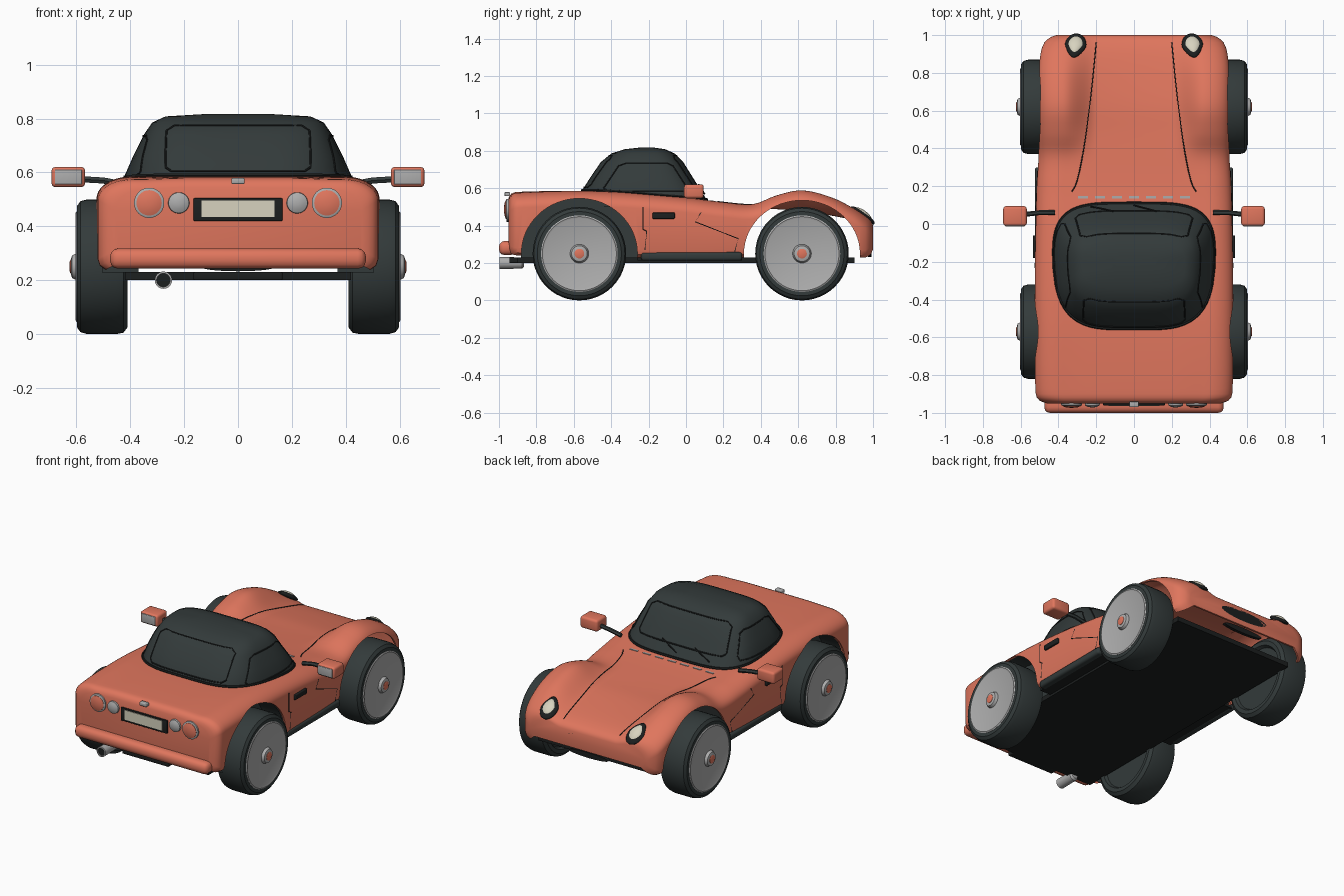
import bpy, bmesh, math
from mathutils import Vector, Matrix

if "Cube" in bpy.data.objects:
    bpy.data.objects.remove(bpy.data.objects["Cube"])


def material(name, r, g, b):
    m = bpy.data.materials.new(name)
    m.use_nodes = True
    m.diffuse_color = (r, g, b, 1)
    m.node_tree.nodes["Principled BSDF"].inputs["Base Color"].default_value = (r, g, b, 1)
    return m


PAINT = material("coral paint", .74, .18, .11)
DARK = material("dark grey", .033, .043, .043)
BLACK = material("black trim", .012, .014, .014)
SILVER = material("silver", .42, .42, .42)
CREAM = material("cream", .68, .65, .52)


# ---- helpers
def make(name, bm, mat, smooth=True):
    bmesh.ops.remove_doubles(bm, verts=bm.verts, dist=.0001)
    bmesh.ops.recalc_face_normals(bm, faces=bm.faces)
    me = bpy.data.meshes.new(name)
    bm.to_mesh(me)
    bm.free()
    me.materials.append(mat)
    ob = bpy.data.objects.new(name, me)
    bpy.context.collection.objects.link(ob)
    if smooth:
        soften(ob)
    return ob


def soften(ob):
    bpy.ops.object.select_all(action='DESELECT')
    ob.select_set(True)
    bpy.context.view_layer.objects.active = ob
    bpy.ops.object.shade_smooth_by_angle(angle=math.radians(35))


def skin(bm, rings, closed=True):
    rows = [[bm.verts.new(p) for p in ring] for ring in rings]
    n = len(rows[0])
    for a, b in zip(rows, rows[1:]):
        for i in range(n if closed else n - 1):
            j = (i + 1) % n
            bm.faces.new((a[i], a[j], b[j], b[i]))
    return rows


def lathe(name, profile, centre, mat, axis='X', n=48):
    """Spin (along, radius) pairs around an axis; the ends are closed."""
    rings = []
    for d, r in profile:
        ring = []
        for i in range(n):
            a = math.tau * i / n
            u, v = r * math.cos(a), r * math.sin(a)
            ring.append(Vector(centre) + Vector((d, u, v) if axis == 'X' else (u, d, v)))
        rings.append(ring)
    bm = bmesh.new()
    rows = skin(bm, rings)
    bm.faces.new(rows[0])
    bm.faces.new(rows[-1])
    return make(name, bm, mat)


def box(name, centre, size, mat, bevel=.0):
    bm = bmesh.new()
    bmesh.ops.create_cube(bm, size=1, matrix=Matrix.Translation(centre) @ Matrix.Diagonal((*size, 1)))
    if bevel:
        bmesh.ops.bevel(bm, geom=bm.edges[:], offset=bevel, segments=3, profile=.5, affect='EDGES')
    return make(name, bm, mat)


def tube(name, points, radius, mat, closed=False):
    """Thin square-section tube along a path."""
    pts = [Vector(p) for p in points]
    rings = []
    for i, p in enumerate(pts):
        a = pts[i - 1] if i or closed else p
        b = pts[(i + 1) % len(pts)] if closed or i < len(pts) - 1 else p
        q = (b - a).to_track_quat('Z', 'Y')
        rings.append([p + q @ Vector((radius * math.cos(k * math.tau / 6),
                                      radius * math.sin(k * math.tau / 6), 0)) for k in range(6)])
    if closed:
        rings.append(rings[0])
    bm = bmesh.new()
    rows = skin(bm, rings)
    if not closed:
        bm.faces.new(rows[0])
        bm.faces.new(rows[-1])
    return make(name, bm, mat)


# ---- body stations: y, half width, bottom, fender top, centre top
STATIONS = [
    (-.95, .46, .27, .54, .545), (-.935, .50, .25, .565, .57), (-.9, .52, .24, .575, .58),
    (-.57, .525, .23, .585, .585), (-.3, .525, .23, .575, .575), (0, .52, .23, .55, .55),
    (.2, .515, .23, .525, .525), (.36, .505, .23, .515, .51), (.48, .505, .23, .56, .5),
    (.62, .505, .23, .588, .49), (.78, .505, .23, .55, .465), (.9, .495, .23, .49, .44),
    (.96, .475, .23, .45, .42), (.99, .44, .25, .425, .40), (1, .41, .275, .4, .38)]


def station(y):
    """Smoothly interpolated half width, bottom, fender top and centre top."""
    S = STATIONS
    y = min(max(y, S[0][0]), S[-1][0])
    i = max(k for k in range(len(S) - 1) if S[k][0] <= y)
    h = S[i + 1][0] - S[i][0]
    t = (y - S[i][0]) / h
    out = []
    for c in range(1, 5):
        def slope(k):
            a, b = S[max(k - 1, 0)], S[min(k + 1, len(S) - 1)]
            return (b[c] - a[c]) / (b[0] - a[0]) * h
        out.append((2*t**3 - 3*t*t + 1) * S[i][c] + (t**3 - 2*t*t + t) * slope(i)
                   + (3*t*t - 2*t**3) * S[i + 1][c] + (t**3 - t*t) * slope(i + 1))
    return out


RX, RZ, HOOD = .13, .08, .19


def top_z(x, y):
    w, zb, zs, zc = station(y)
    x = min(abs(x), w)
    if x > w - RX:
        return zs - RZ + RZ * math.sqrt(max(0, 1 - ((x - w + RX) / RX) ** 2))
    t = max(0, (x - HOOD) / (w - RX - HOOD))
    return zc + (zs - zc) * t * t * (3 - 2 * t)


def section(y):
    w, zb, zs, zc = station(y)
    half = [(w - .03, zb), (w - .008, zb + .015), (w, zb + .04)]
    for i in range(11):
        a = math.pi / 2 * i / 10
        half.append((w - RX + RX * math.cos(a), zs - RZ + RZ * math.sin(a)))
    for i in range(1, 11):
        x = w - RX + (HOOD - w + RX) * i / 10
        half.append((x, top_z(x, y)))
    return [(x, y, z) for x, z in half] + [(-x, y, z) for x, z in reversed(half)]


ys = [STATIONS[0][0]]
for a, b in zip(STATIONS, STATIONS[1:]):
    n = max(2, math.ceil((b[0] - a[0]) / .03))
    ys += [a[0] + (b[0] - a[0]) * k / n for k in range(1, n + 1)]
bm = bmesh.new()
rows = skin(bm, [section(y) for y in ys], closed=False)
bm.faces.new(rows[0])
bm.faces.new(rows[-1])
body = make("body_shell", bm, PAINT, False)
bpy.context.view_layer.objects.active = body
mod = body.modifiers.new("thickness", 'SOLIDIFY')
mod.thickness, mod.offset = .012, -1
bpy.ops.object.modifier_apply(modifier=mod.name)

# ---- wheel arch openings
REAR, FRONT = -.57, .62
for y, rz in ((REAR, .295), (FRONT, .285)):
    for s in (1, -1):
        cutter = lathe("arch_cutter", [(-.15, 1), (.15, 1)], (0, 0, 0), DARK, n=64)
        cutter.data.transform(Matrix.Translation((s * .55, y, .25)) @ Matrix.Diagonal((1, .31, rz, 1)))
        cutter.hide_render = True
        bpy.context.view_layer.objects.active = body
        mod = body.modifiers.new("arch", 'BOOLEAN')
        mod.operation, mod.object, mod.solver = 'DIFFERENCE', cutter, 'EXACT'
        bpy.ops.object.modifier_apply(modifier=mod.name)
        bpy.data.objects.remove(cutter)
soften(body)

# ---- roof: height, rear y, front y, half width
ROOF = [(.5, -.575, .135, .43), (.58, -.56, .085, .425), (.66, -.51, .035, .39), (.74, -.455, -.015, .35),
        (.785, -.4, -.06, .32), (.808, -.33, -.11, .27), (.817, -.25, -.17, .12)]


def roof_level(z):
    for a, b in zip(ROOF, ROOF[1:]):
        if z <= b[0]:
            break
    t = (z - a[0]) / (b[0] - a[0])
    return [p + (q - p) * t for p, q in zip(a[1:], b[1:])]


def taper(x, y, z):
    return Vector((x * (1 - .18 * (max(0, -.15 - y) / .42) ** 2), y, z))


def roof_at(a, z):
    y0, y1, hx = roof_level(z)
    c, s = math.cos(a), math.sin(a)
    return taper(hx * math.copysign(abs(c) ** .5, c),
                 (y0 + y1) / 2 + (y1 - y0) / 2 * math.copysign(abs(s) ** .5, s), z)


def roof_end(x, z, s):
    y0, y1, hx = roof_level(z)
    k = max(0, 1 - min(1, abs(x) / hx) ** 4) ** .25
    return taper(x, (y0 + y1) / 2 + s * (y1 - y0) / 2 * k, z)


def roof_side(y, z, s):
    y0, y1, hx = roof_level(z)
    k = min(1, abs(y - (y0 + y1) / 2) / ((y1 - y0) / 2))
    return taper(s * hx * (1 - k ** 4) ** .25, y, z)


bm = bmesh.new()
angles = [math.tau * i / 96 for i in range(96)]
rows = skin(bm, [[roof_at(a, z) for a in angles] for z, *_ in ROOF])
bm.faces.new(rows[-1])
make("soft_top", bm, DARK)
rim = []
for a in angles:
    z = .56
    for _ in range(4):
        p = roof_at(a, z)
        z = top_z(p.x, p.y)
    rim.append(roof_at(a, z + .004))
tube("roof_seal", rim, .008, BLACK, True)


def outline(corners, place, steps=10):
    pts = []
    for (a, b), (c, d) in zip(corners, corners[1:] + corners[:1]):
        pts += [place(a + (c - a) * i / steps, b + (d - b) * i / steps) for i in range(steps)]
    return pts


pane = [(-.31, .62), (-.29, .605), (.29, .605), (.31, .62), (.285, .755), (.25, .775), (-.25, .775), (-.285, .755)]
tube("rear_window_frame", outline(pane, lambda x, z: roof_end(x, z, -1)), .004, BLACK, True)
tube("windscreen_frame", outline(pane, lambda x, z: roof_end(x, z, 1)), .004, BLACK, True)
for s in (1, -1):
    side = [(-.44, .6), (-.42, .585), (.0, .585), (.0, .61), (-.07, .72), (-.1, .735), (-.32, .735), (-.36, .72)]
    tube("side_window_frame", outline(side, lambda y, z: roof_side(y, z, s)), .004, BLACK, True)
for x in (-.23, .0):
    tube("wiper", [roof_end(x + .12 * t / 6, .57 + .05 * t / 6, 1) + Vector((0, .008, 0)) for t in range(7)], .004, BLACK)
for i in range(7):
    x = -.27 + .09 * i
    box("cowl_vent", (x, .142, top_z(x, .142)), (.055, .012, .006), SILVER)

# ---- underside and sills
box("floor_pan", (0, .0, .215), (.84, 1.8, .03), BLACK)
box("sill_floor", (0, .02, .222), (.99, .56, .016), BLACK)
box("rear_valance", (0, -.92, .215), (.33, .05, .03), BLACK, .005)
box("rear_bumper", (0, -.955, .28), (.95, .09, .075), PAINT, .03)

# ---- rear lights, plate, latch and exhaust
box("plate_holder", (0, -.951, .462), (.33, .018, .085), BLACK, .004)
box("number_plate", (0, -.961, .465), (.27, .006, .062), CREAM)
box("boot_latch", (0, -.955, .568), (.05, .03, .022), SILVER, .005)
for s in (1, -1):
    lathe("tail_lamp_ring", [(0, .056), (-.014, .056), (-.018, .048)], (s * .33, -.945, .487), SILVER, 'Y')
    lathe("tail_lamp", [(0, .047), (-.02, .047), (-.026, .03), (-.028, .008)], (s * .33, -.945, .487), PAINT, 'Y')
    lathe("reverse_lamp", [(0, .04), (-.016, .038), (-.024, .022), (-.026, .006)], (s * .22, -.945, .487), SILVER, 'Y')
lathe("exhaust_pipe", [(.13, .02), (.12, .03), (0, .032), (0, .025), (.03, .024)], (-.277, -.997, .2), SILVER, 'Y')
lathe("exhaust_bore", [(.006, .025), (.02, .025)], (-.277, -.997, .2), BLACK, 'Y')

# ---- nose openings
for name, z, w, h in (("grille", .34, .17, .033), ("lower_slot", .25, .14, .017)):
    ob = lathe(name, [(-.02, 1), (.0, 1)], (0, 0, 0), BLACK, 'Y')
    ob.data.transform(Matrix.Translation((0, 1 if z > .3 else .992, z)) @ Matrix.Diagonal((w, 1, h, 1)))

for s in (1, -1):
    # ---- headlamps following the fender slope
    for name, mat, size, lift in (("headlamp_surround", BLACK, (.057, .078, .02), 0),
                                  ("headlamp", CREAM, (.044, .06, .024), .003)):
        bm = bmesh.new()
        bmesh.ops.create_uvsphere(bm, u_segments=32, v_segments=16, radius=1)
        for v in bm.verts:
            v.co.x *= 1 - .35 * max(0, -v.co.y)
        bm.transform(Matrix.Translation((s * .31, .945, top_z(.31, .945) + lift))
                     @ Matrix.Rotation(math.radians(-36), 4, 'X')
                     @ Matrix.Rotation(math.radians(s * 8), 4, 'Z') @ Matrix.Diagonal((*size, 1)))
        make(name, bm, mat)

    # ---- mirrors, sill tubes and door details
    box("mirror_shell", (s * .63, .042, .583), (.125, .105, .075), PAINT, .015)
    box("mirror_glass", (s * .63, -.011, .583), (.1, .006, .055), SILVER, .002)
    tube("mirror_arm", [(s * .42, .06, .555), (s * .5, .06, .57), (s * .585, .05, .575)], .013, DARK)
    box("side_sill", (s * .5, .03, .235), (.05, .54, .045), DARK, .015)
    box("door_handle", (s * .524, -.12, .453), (.024, .12, .033), BLACK, .005)
    for line in ([(.08, .47), (.05, .42), (.28, .33), (.26, .26)], [(-.23, .5), (-.23, .38), (-.21, .37), (-.22, .27)]):
        tube("door_seam", [(s * station(y)[0], y, z) for y, z in line], .003, BLACK)
    path = [(.33 - .14 * min(1, (i / 24) ** .6) + .01 * (i / 24), .17 + .79 * i / 24) for i in range(25)]
    tube("bonnet_seam", [(s * x, y, top_z(x, y)) for x, y in path], .003, BLACK)

    # ---- rear wheel housing
    arc = [math.radians(-4 + 188 * i / 40) for i in range(41)]
    bm = bmesh.new()
    rows = skin(bm, [[(s * x, REAR + .312 * math.cos(a), .25 + .297 * math.sin(a)) for a in arc] for x in (.37, .505)], False)
    bm.faces.new(rows[0])
    make("rear_arch_liner", bm, DARK)

    # ---- wheels
    for y in (REAR, FRONT):
        c = (0, y, .25)

        def part(name, prof, mat):
            lathe(name, [(s * x, r) for x, r in prof], c, mat)
        part("tyre", [(.43, .19), (.412, .2), (.41, .225), (.425, .245), (.45, .25), (.56, .25), (.585, .243),
                      (.598, .225), (.598, .205), (.575, .19)], DARK)
        part("wheel_rim", [(.57, .186), (.57, .205), (.6, .205), (.604, .198), (.6, .188)], SILVER)
        part("wheel_face", [(.56, .187), (.582, .187)], DARK)
        part("hub", [(.57, .052), (.6, .05), (.616, .042), (.62, .03)], SILVER)
        part("hub_cap", [(.6, .026), (.622, .026), (.625, .018)], PAINT)
        bm = bmesh.new()
        for k in range(10):
            bmesh.ops.create_cube(bm, size=1, matrix=Matrix.Translation((s * .588, y, .25))
                                  @ Matrix.Rotation(math.tau * k / 10, 4, 'X')
                                  @ Matrix.Translation((0, 0, .115)) @ Matrix.Diagonal((.022, .014, .155, 1)))
        make("spokes", bm, SILVER, False)
